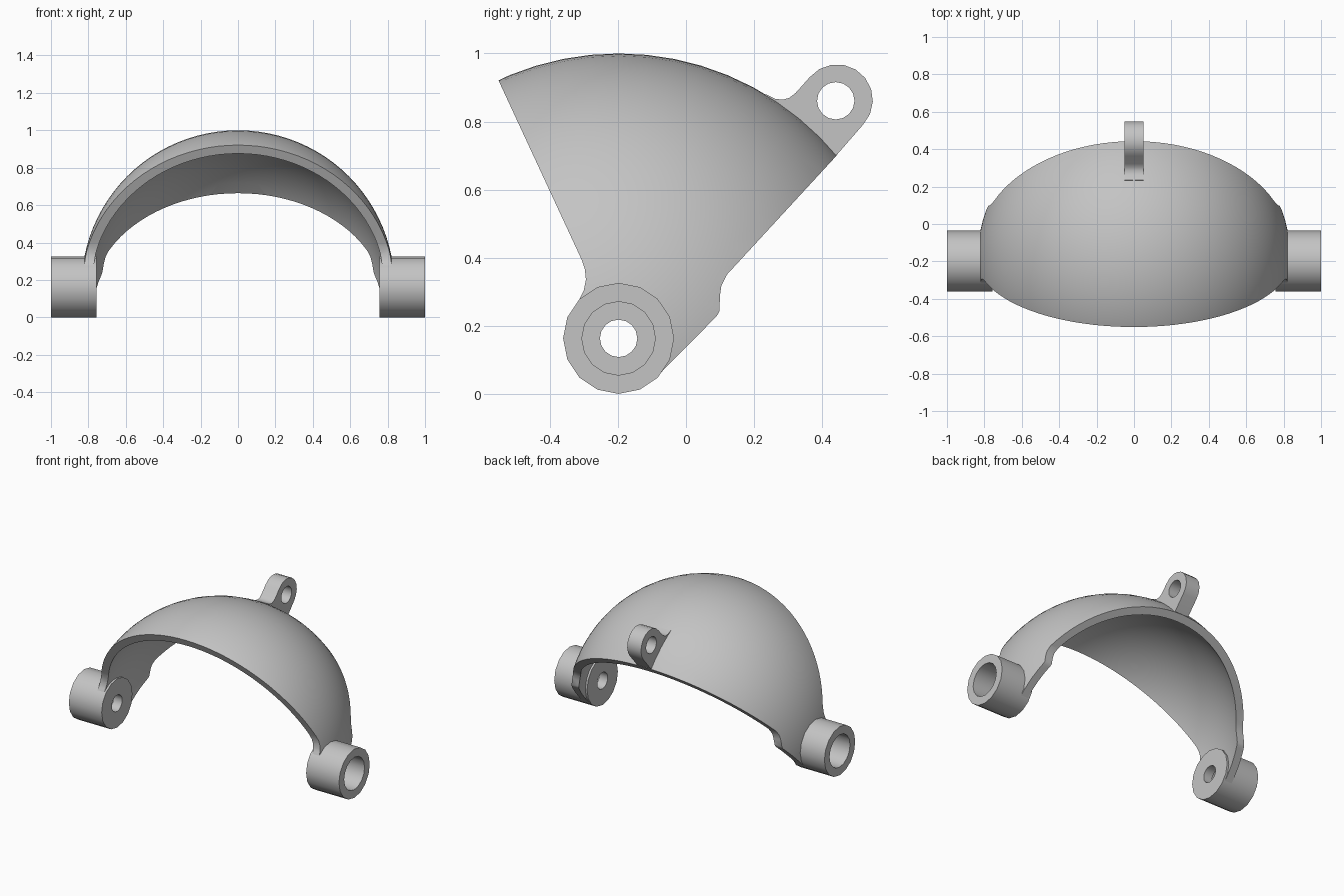
import bpy, bmesh
from math import sin, cos, pi, radians
from mathutils import Matrix

if "Cube" in bpy.data.objects:
    bpy.data.objects.remove(bpy.data.objects["Cube"], do_unlink=True)

PIVOT_Y, PIVOT_Z = -0.198, 0.163      # hinge axis, also the dome centre
OUTER, INNER = 0.837, 0.787           # dome radii

grey = bpy.data.materials.new("light grey")
grey.use_nodes = True
grey.diffuse_color = (0.55, 0.55, 0.55, 1)
grey.node_tree.nodes["Principled BSDF"].inputs["Base Color"].default_value = (0.55, 0.55, 0.55, 1)


def finish(bm, name):
    mesh = bpy.data.meshes.new(name)
    bm.to_mesh(mesh)
    bm.free()
    mesh.materials.append(grey)
    obj = bpy.data.objects.new(name, mesh)
    bpy.context.collection.objects.link(obj)
    return obj


def arc(cy, cz, r, start, end, steps):
    """Points on a circle in the side plane, angles in degrees."""
    angles = [radians(start + (end - start) * i / steps) for i in range(steps + 1)]
    return [(cy + r * cos(a), cz + r * sin(a)) for a in angles]


def prism(name, outline, half_width):
    """Side outline extruded across x."""
    bm = bmesh.new()
    face = bm.faces.new([bm.verts.new((-half_width, y, z)) for y, z in outline])
    cap = bmesh.ops.extrude_face_region(bm, geom=[face])["geom"]
    verts = [v for v in cap if isinstance(v, bmesh.types.BMVert)]
    bmesh.ops.translate(bm, verts=verts, vec=(2 * half_width, 0, 0))
    bmesh.ops.recalc_face_normals(bm, faces=bm.faces)
    return finish(bm, name)


def activate(obj):
    bpy.ops.object.select_all(action="DESELECT")
    obj.select_set(True)
    bpy.context.view_layer.objects.active = obj


def boolean(obj, cutter, operation):
    activate(obj)
    mod = obj.modifiers.new("cut", "BOOLEAN")
    mod.operation, mod.object, mod.solver = operation, cutter, "EXACT"
    bpy.ops.object.modifier_apply(modifier=mod.name)
    bpy.data.objects.remove(cutter, do_unlink=True)


def smooth(obj):
    activate(obj)
    bpy.ops.object.shade_smooth_by_angle(angle=radians(32))


# Dome shell: hollow sphere with its poles on the hinge axis
bm = bmesh.new()
place = Matrix.Translation((0, PIVOT_Y, PIVOT_Z)) @ Matrix.Rotation(pi / 2, 4, "Y")
bmesh.ops.create_uvsphere(bm, u_segments=64, v_segments=48, radius=OUTER, matrix=place)
outer_faces = set(bm.faces)
bmesh.ops.create_uvsphere(bm, u_segments=64, v_segments=48, radius=INNER, matrix=place)
bmesh.ops.reverse_faces(bm, faces=[f for f in bm.faces if f not in outer_faces])
shell = finish(bm, "dome_shell")

# Wedge outline of the shell, hollowed around the hinge bore
wedge = [(-0.62, 1.07), (-0.307, 0.395), (-0.297, 0.365), (-0.294, 0.335),
         (-0.3, 0.305), (-0.315, 0.275)]
wedge += arc(PIVOT_Y, PIVOT_Z, 0.135, 135, -45, 12)
wedge += [(-0.083, 0.053), (0.09, 0.228), (0.098, 0.242), (0.1, 0.29),
          (0.104, 0.318), (0.12, 0.35), (0.541, 0.807), (0.3, 1.1)]
boolean(shell, prism("wedge_cutter", wedge, 0.95), "INTERSECT")
smooth(shell)


# Hinge bosses: turned profile of (x, radius) with a stepped bore
def boss(name, side):
    profile = [(0.757, 0.055), (0.757, 0.163), (1.0, 0.163),
               (1.0, 0.108), (0.82, 0.108), (0.82, 0.055)]
    bm = bmesh.new()
    rings = []
    for x, r in profile:
        rings.append([bm.verts.new((side * x, y, z))
                      for y, z in arc(PIVOT_Y, PIVOT_Z, r, 0, 360, 16)[:-1]])
    for i, ring in enumerate(rings):
        other = rings[(i + 1) % len(rings)]
        for j in range(16):
            k = (j + 1) % 16
            bm.faces.new((ring[j], ring[k], other[k], other[j]))
    bmesh.ops.recalc_face_normals(bm, faces=bm.faces)
    smooth(finish(bm, name))


boss("left_hinge_boss", 1)
boss("right_hinge_boss", -1)

# Rear lug with a round eye
lug_outline = [(0.4, 0.695), (0.443, 0.702)]
lug_outline += arc(0.444, 0.863, 0.105, -43, 140, 9)
lug_outline += [(0.322, 0.884), (0.304, 0.87), (0.285, 0.864), (0.262, 0.867),
                (0.235, 0.88), (0.22, 0.86)]
lug = prism("rear_lug", lug_outline, 0.051)
boolean(lug, prism("eye_cutter", arc(0.44, 0.861, 0.055, 0, 360, 16)[:-1], 0.2), "DIFFERENCE")
smooth(lug)
